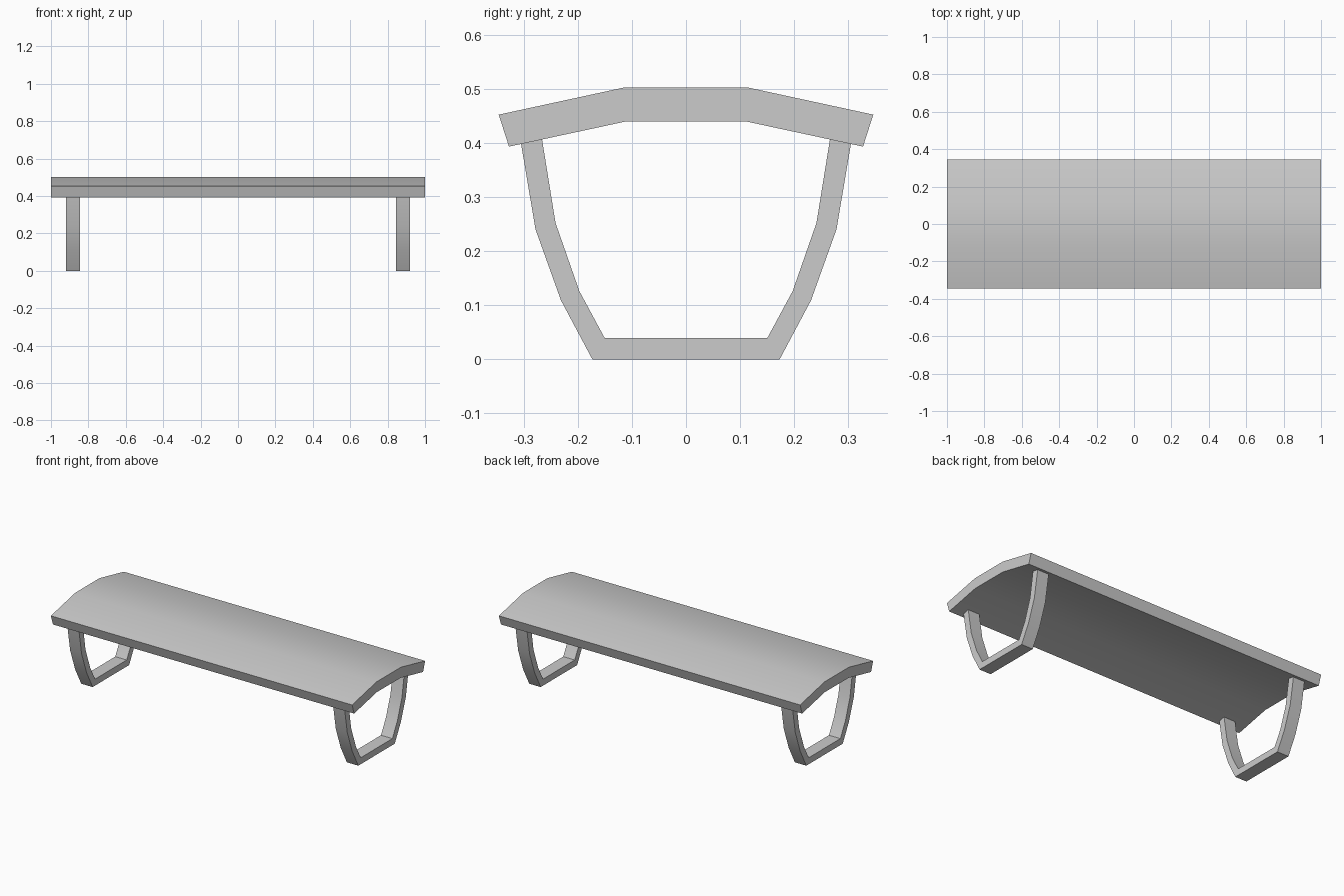
import bpy, bmesh
from math import radians

if "Cube" in bpy.data.objects:
    bpy.data.objects.remove(bpy.data.objects["Cube"])


def mirrored(half):
    """Complete a right-hand (y, z) path with its mirror image, left to right."""
    return [(-y, z) for y, z in reversed(half)] + half


def band(name, outer, inner, x0, x1):
    """Solid band between two matching (y, z) paths, extruded from x0 to x1."""
    bm = bmesh.new()
    rings = [[bm.verts.new((x, *p)) for x, p in ((x0, o), (x1, o), (x1, i), (x0, i))]
             for o, i in zip(outer, inner)]
    for a, b in zip(rings, rings[1:]):
        for k in range(4):
            n = (k + 1) % 4
            bm.faces.new((a[k], a[n], b[n], b[k]))
    bm.faces.new(rings[0])
    bm.faces.new(rings[-1])
    bmesh.ops.recalc_face_normals(bm, faces=bm.faces)
    mesh = bpy.data.meshes.new(name)
    bm.to_mesh(mesh)
    bm.free()
    obj = bpy.data.objects.new(name, mesh)
    bpy.context.collection.objects.link(obj)
    bpy.ops.object.select_all(action='DESELECT')
    obj.select_set(True)
    bpy.context.view_layer.objects.active = obj
    bpy.ops.object.shade_smooth_by_angle(angle=radians(30))
    return obj


# Arched seat slab
band("seat",
     mirrored([(0.115, 0.502), (0.346, 0.452)]),
     mirrored([(0.113, 0.439), (0.327, 0.393)]), -1.0, 1.0)

# Curved leg frames, tops set slightly into the seat
leg_outer = mirrored([(0.173, 0.0), (0.231, 0.109), (0.278, 0.240), (0.306, 0.406)])
leg_inner = mirrored([(0.150, 0.039), (0.197, 0.126), (0.241, 0.252), (0.267, 0.413)])
for side, x in (("left", -0.882), ("right", 0.882)):
    band(side + "_leg_frame", leg_outer, leg_inner, x - 0.038, x + 0.038)
